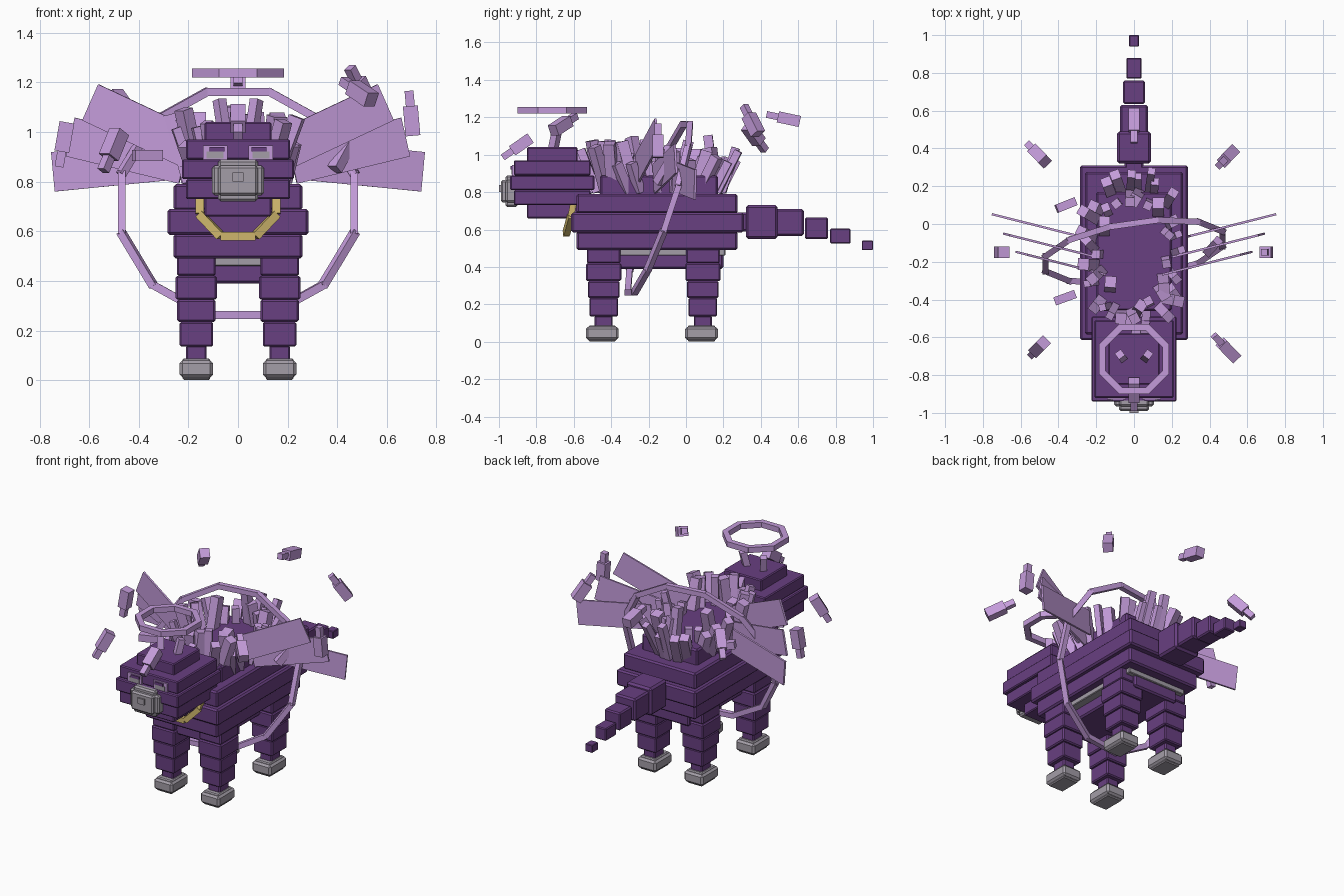
import bpy, math, random
from mathutils import Vector

random.seed(7)
if "Cube" in bpy.data.objects:
    bpy.data.objects.remove(bpy.data.objects["Cube"])


def material(name, rgb):
    m = bpy.data.materials.new(name)
    m.use_nodes = True
    m.diffuse_color = (*rgb, 1)
    m.node_tree.nodes["Principled BSDF"].inputs["Base Color"].default_value = (*rgb, 1)
    return m


PURPLE = material("deep purple", (0.14, 0.05, 0.22))
LILAC = material("lilac", (0.55, 0.33, 0.70))
GREY = material("warm grey", (0.37, 0.34, 0.39))
GOLD = material("gold", (0.62, 0.47, 0.15))


def block(name, centre, size, mat, bevel=0.0, rotation=None):
    bpy.ops.mesh.primitive_cube_add(size=1, location=centre)
    ob = bpy.context.object
    ob.name = name
    ob.scale = size
    if rotation:
        ob.rotation_euler = rotation.to_euler()
    else:
        bpy.ops.object.transform_apply(location=False, rotation=False, scale=True)
    ob.data.materials.append(mat)
    if bevel:
        mod = ob.modifiers.new("chamfer", "BEVEL")
        mod.width = bevel
        mod.segments = 1
    return ob


def span(name, half_x, y0, y1, z0, z1, mat, bevel=0.01, x=0):
    return block(name, (x, (y0 + y1) / 2, (z0 + z1) / 2),
                 (half_x * 2, y1 - y0, z1 - z0), mat, bevel)


def bar(name, a, b, width, depth, mat, up="Y"):
    a, b = Vector(a), Vector(b)
    d = b - a
    return block(name, (a + b) / 2, (width, depth, d.length), mat,
                 rotation=d.to_track_quat("Z", up))


def ring(name, centre, u, v, radius, count, thick):
    # straight bars along a polygon in the plane of u and v
    u, v, c = Vector(u).normalized(), Vector(v).normalized(), Vector(centre)
    step = math.tau / count
    pts = [c + radius * (u * math.cos((i + .5) * step) + v * math.sin((i + .5) * step))
           for i in range(count)]
    for i, p in enumerate(pts):
        q = pts[(i + 1) % count]
        grow = (q - p).normalized() * thick * 0.2
        bar(name, p - grow, q + grow, thick, thick, LILAC)


# Body: stacked slabs
span("belly", 0.16, -0.50, 0.20, 0.39, 0.47, PURPLE)
span("belly_band", 0.21, -0.52, 0.21, 0.46, 0.495, GREY, 0.004)
span("body_lower", 0.26, -0.585, 0.275, 0.49, 0.59, PURPLE)
span("body_middle", 0.285, -0.615, 0.31, 0.585, 0.69, PURPLE)
span("body_upper", 0.26, -0.585, 0.275, 0.685, 0.79, PURPLE)
span("back_slab", 0.20, -0.46, 0.17, 0.78, 0.89, PURPLE)

# Head: stacked slabs, wide in the middle
for half, y0, y1, z0, z1 in [(0.135, -0.85, -0.58, 0.66, 0.74), (0.21, -0.92, -0.51, 0.73, 0.81),
                             (0.225, -0.94, -0.49, 0.81, 0.89), (0.21, -0.92, -0.51, 0.89, 0.97),
                             (0.135, -0.85, -0.58, 0.96, 1.04)]:
    span("head_slab", half, y0, y1, z0, z1, PURPLE, 0.006)

# Snout and nose
span("snout_wide", 0.105, -0.965, -0.90, 0.745, 0.865, GREY)
span("snout_tall", 0.08, -0.965, -0.90, 0.72, 0.89, GREY)
span("snout_front", 0.08, -0.99, -0.92, 0.745, 0.865, GREY)
span("nose", 0.023, -1.0, -0.98, 0.80, 0.837, GREY, 0)

# Eyes, brows and horns
for s in (-1, 1):
    span("eye", 0.05, -0.93, -0.90, 0.885, 0.945, LILAC, 0, s * 0.092)
    span("pupil", 0.034, -0.934, -0.92, 0.893, 0.922, GREY, 0, s * 0.092)
    span("brow", 0.03, -0.938, -0.90, 0.922, 0.94, PURPLE, 0, s * 0.085)
    bar("horn", (s * 0.06, -0.71, 1.03), (s * 0.075, -0.69, 1.13), 0.04, 0.04, LILAC)

# Legs: tapering tiers on a grey foot
for x in (-0.168, 0.168):
    for y in (-0.44, 0.09):
        for hx, hy, z0, z1 in [(0.083, 0.094, 0.325, 0.42), (0.078, 0.090, 0.42, 0.52),
                               (0.077, 0.085, 0.235, 0.325), (0.068, 0.077, 0.135, 0.235),
                               (0.042, 0.048, 0.07, 0.14)]:
            span("leg_tier", hx, y - hy, y + hy, z0, z1, PURPLE, 0.007, x)
        span("foot", 0.067, y - 0.095, y + 0.08, 0.01, 0.08, GREY, 0.012, x)
        span("foot_sole", 0.055, y - 0.08, y + 0.065, 0.0, 0.088, GREY, 0.006, x)

# Tail: shrinking blocks
span("tail_root", 0.05, 0.25, 0.34, 0.59, 0.69, PURPLE)
for half, y0, y1, z0, z1 in [(0.09, 0.32, 0.49, 0.55, 0.73), (0.075, 0.48, 0.63, 0.565, 0.71),
                             (0.057, 0.635, 0.76, 0.55, 0.665), (0.04, 0.77, 0.88, 0.525, 0.605),
                             (0.026, 0.94, 1.0, 0.49, 0.54)]:
    span("tail_block", half, y0, y1, z0, z1, PURPLE, half * 0.14)

# Collar: half polygon hanging under the head
half = [(0.155, -0.60, 0.75), (0.155, -0.615, 0.67), (0.07, -0.64, 0.58)]
path = half + [(-x, y, z) for x, y, z in reversed(half)]
for a, b in zip(path, path[1:]):
    bar("collar_link", a, b, 0.034, 0.034, GOLD)

# Halo over the head and tilted hoop around the body
ring("halo", (0, -0.715, 1.238), (1, 0, 0), (0, 1, 0), 0.182, 8, 0.035)
ring("hoop", (0, -0.145, 0.713), (1, 0.14, 0), (0, 0.31, 0.94), 0.49, 12, 0.032)

# Wings: three thin feathers on each side
for s in (-1, 1):
    for inner, outer in [((0.29, -0.065, 0.885), (0.745, 0.05, 0.84)),
                         ((0.22, -0.17, 0.87), (0.675, -0.055, 0.98)),
                         ((0.18, -0.26, 0.925), (0.595, -0.155, 1.12))]:
        a, b = Vector(inner), Vector(outer)
        a.x *= s
        b.x *= s
        d = (b - a).normalized()
        side = d.cross(Vector((0, 0, 1))).normalized()
        up = side.cross(d)
        ob = block("wing_feather", (a + b) / 2, (1, 1, 1), LILAC)
        for v in ob.data.vertices:
            v.co = (d * v.co.x * (b - a).length + side * v.co.y * 0.012 + up * v.co.z * 0.16)
        if s * 1 > 0:
            ob.data.update()

# Crystal mane: oval rows of leaning blocks on the back
for count, rx, ry, lean in [(26, 0.195, 0.345, 0.35), (18, 0.165, 0.31, 0.15)]:
    for i in range(count):
        a = math.tau * (i + random.uniform(-0.2, 0.2)) / count
        base = Vector((rx * math.cos(a), -0.15 + ry * math.sin(a), 0.80))
        d = Vector((lean * math.cos(a) + random.uniform(-0.15, 0.15),
                    lean * math.sin(a) + random.uniform(-0.3, 0.3), 1)).normalized()
        w = random.uniform(0.035, 0.062)
        bar("mane_crystal", base, base + d * random.uniform(0.16, 0.31), w, w, LILAC)

# Floating crystals: a large block with a small companion
crystals = [(-0.70, -0.15, 0.98, 80, -1), (0.70, -0.15, 1.045, 85, 1),
            (-0.50, 0.36, 1.11, 45, -1), (0.50, 0.36, 1.16, 55, 1),
            (-0.50, -0.65, 0.95, 60, -1), (0.50, -0.67, 1.155, 25, 1),
            (0, 0.55, 1.19, 12, 1), (0, -0.88, 1.055, 35, -1)]
for x, y, z, tilt, side in crystals:
    c = Vector((x, y, z))
    out = Vector((x, y + 0.15, 0)).normalized()
    t = math.radians(tilt)
    d = Vector((0, 0, math.sin(t))) - out * math.cos(t)
    bar("floating_crystal", c - d * 0.06, c + d * 0.06, 0.06, 0.06, LILAC)
    e = c + d * 0.09 * side
    bar("small_crystal", e - d * 0.032, e + d * 0.032, 0.036, 0.036, LILAC)

# Shards near the wings
for a, b in [((-0.31, -0.37, 0.905), (-0.42, -0.41, 0.905)),
             ((-0.31, 0.12, 0.93), (-0.41, 0.08, 0.95)),
             ((0.39, -0.15, 0.85), (0.445, -0.09, 0.95))]:
    bar("wing_shard", a, b, 0.045, 0.045, LILAC)
